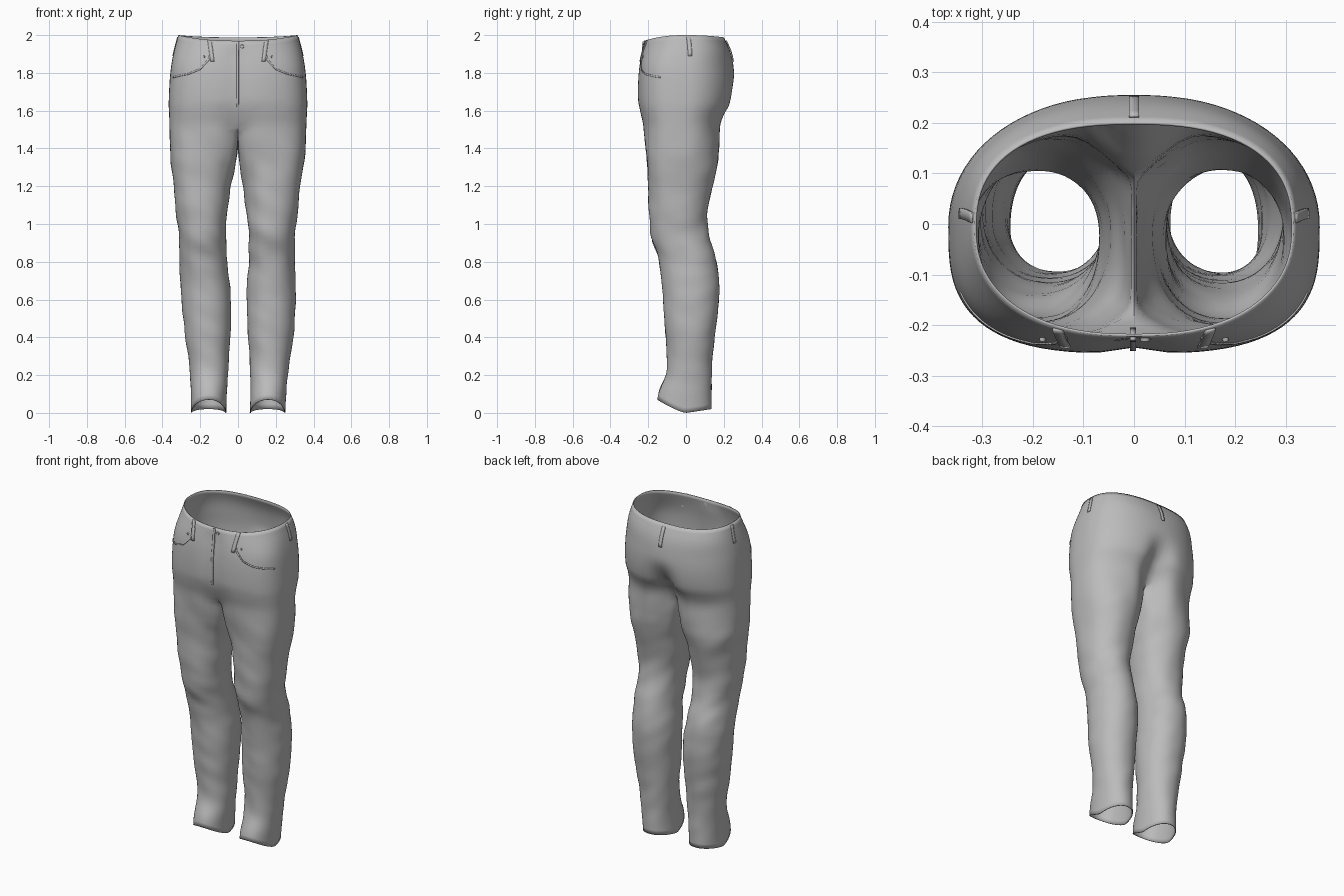
import bpy, bmesh, math
from mathutils import Vector, noise

if "Cube" in bpy.data.objects:
    bpy.data.objects.remove(bpy.data.objects["Cube"])

# height, inner x, outer x, front y, back y
PROFILE = [
    (0.00, 0.062, 0.250, -0.158, 0.135), (0.10, 0.063, 0.252, -0.146, 0.135),
    (0.20, 0.060, 0.258, -0.108, 0.136), (0.30, 0.055, 0.270, -0.100, 0.141),
    (0.45, 0.045, 0.292, -0.112, 0.158), (0.65, 0.042, 0.304, -0.124, 0.176),
    (0.80, 0.058, 0.304, -0.142, 0.160), (0.92, 0.062, 0.306, -0.180, 0.125),
    (1.05, 0.050, 0.322, -0.194, 0.112), (1.20, 0.034, 0.334, -0.200, 0.140),
    (1.35, 0.014, 0.352, -0.206, 0.172), (1.48, 0.000, 0.360, -0.214, 0.184),
    (1.55, 0.000, 0.364, -0.236, 0.204), (1.62, 0.000, 0.367, -0.252, 0.240),
    (1.72, 0.000, 0.364, -0.256, 0.256), (1.82, 0.000, 0.356, -0.250, 0.253),
    (1.91, 0.000, 0.340, -0.236, 0.236), (2.00, 0.000, 0.316, -0.215, 0.195)]
N, OUTER = 64, 44          # points round a leg; those on the outer arc
LEG_ROWS, HIP_ROWS = 56, 20
SPLIT = 1.53               # height where the legs join the hips


def clamp(v):
    return max(0.0, min(1.0, v))


def smooth(v):
    v = clamp(v)
    return v * v * (3 - 2 * v)


def power(z, back):
    """Squareness of the hip section: boxy at the front, rounder behind."""
    w = smooth((z - 1.82) / 0.18)
    return 2.15 + 0.35 * w if back else 3.05 - 0.75 * w


def profile(z):
    """Smooth interpolation of the profile table."""
    k = 0
    while k < len(PROFILE) - 2 and z > PROFILE[k + 1][0]:
        k += 1
    p = [PROFILE[max(0, min(len(PROFILE) - 1, k + d))] for d in (-1, 0, 1, 2)]
    h = p[2][0] - p[1][0]
    t = clamp((z - p[1][0]) / h)
    out = []
    for c in range(1, 5):
        m0 = (p[2][c] - p[0][c]) / (p[2][0] - p[0][0]) * h
        m1 = (p[3][c] - p[1][c]) / (p[3][0] - p[1][0]) * h
        out.append((2*t**3 - 3*t*t + 1) * p[1][c] + (t**3 - 2*t*t + t) * m0
                   + (3*t*t - 2*t**3) * p[2][c] + (t**3 - t*t) * m1)
    return out


def spow(v, e):
    return math.copysign(abs(v) ** e, v)


def hip(t, z):
    """Point on the hip surface; t runs from front (-90) over the side to back (90)."""
    _, xo, yf, yb = profile(z)
    e = 2 / power(z, math.sin(t) > 0)
    x = xo * spow(math.cos(t), e)
    yc, ry = (yf + yb) / 2, (yb - yf) / 2
    y = yc + ry * spow(math.sin(t), e)
    if math.sin(t) > 0:      # cleft at the back
        y -= 0.10 * smooth((1.80 - z) / 0.27) * math.exp(-(x / 0.07) ** 2)
    else:                    # shallow dip along the fly, deeper below it
        dip = 0.012 * smooth((1.98 - z) / 0.1) + 0.033 * smooth((1.66 - z) / 0.13)
        y += dip * math.exp(-(x / 0.05) ** 2)
    return Vector((x, y, z))


def rim(t):
    s = math.sin(t)
    return 2.0 - (0.03 if s < 0 else 0.012) * s * s


def leg(theta, z):
    xi, xo, yf, yb = profile(z)
    c, s = math.cos(theta), math.sin(theta)
    e = 2 / (2.15 + (0.7 * smooth((z - 1.0) / 0.4) if c > 0 and s < 0 else 0))
    return ((xi + xo) / 2 + (xo - xi) / 2 * spow(c, e),
            (yf + yb) / 2 + (yb - yf) / 2 * spow(s, e))


def leg_point(i, u):
    """Point i round the leg at fraction u from hem to crotch."""
    wide = math.radians(132)
    if i <= OUTER:
        theta = -wide + 2 * wide * i / OUTER
        top = hip(-math.pi / 2 + math.pi * i / OUTER, SPLIT)
    else:
        s = (i - OUTER) / (N - OUTER)
        theta = wide + (2 * math.pi - 2 * wide) * s
        yb, yf = hip(math.pi / 2, SPLIT).y, hip(-math.pi / 2, SPLIT).y
        top = Vector((0, yb + (yf - yb) * s, SPLIT - 0.08 * math.sin(math.pi * s) ** 0.7))
    hy = leg(theta, 0)[1]
    hem = 0.07 * (hy / -0.158) ** 1.3 if hy < 0 else 0.02 * hy / 0.135
    z = hem + u * (top.z - hem)
    x, y = leg(theta, z)
    w = smooth((u - 0.80) / 0.20)
    return Vector((x + (top.x - x) * w, y + (top.y - y) * w, z))


def finish(name, bm, mat, thick, offset):
    me = bpy.data.meshes.new(name)
    bm.to_mesh(me)
    bm.free()
    me.materials.append(mat)
    ob = bpy.data.objects.new(name, me)
    bpy.context.collection.objects.link(ob)
    if thick:
        m = ob.modifiers.new("thickness", 'SOLIDIFY')
        m.thickness, m.offset = thick, offset
    bpy.ops.object.select_all(action='DESELECT')
    ob.select_set(True)
    bpy.context.view_layer.objects.active = ob
    bpy.ops.object.shade_smooth_by_angle(angle=math.radians(50))
    return ob


def angle_at(x, z, back=False):
    a = math.acos(max(-1, min(1, spow(x / profile(z)[1], power(z, back) / 2))))
    return a if back else -a


def patch(name, func, na, nb, thick, lift=0.0):
    """Thin plate lying on the hips; func(a, b) gives (angle, height)."""
    bm = bmesh.new()
    grid = []
    for j in range(nb + 1):
        row = []
        for i in range(na + 1):
            t, z = func(i / na, j / nb)
            n = (hip(t + 0.02, z) - hip(t - 0.02, z)).cross(hip(t, z + 0.01) - hip(t, z - 0.01))
            row.append(bm.verts.new(hip(t, z) + n.normalized() * lift))
        grid.append(row)
    for j in range(nb):
        for i in range(na):
            bm.faces.new((grid[j][i], grid[j][i+1], grid[j+1][i+1], grid[j+1][i]))
    bmesh.ops.recalc_face_normals(bm, faces=bm.faces)
    bm.normal_update()
    f = bm.faces[:][0]
    if f.normal.xy.dot(f.calc_center_median().xy) < 0:
        bmesh.ops.reverse_faces(bm, faces=bm.faces[:])
    return finish(name, bm, denim, thick, 1)


denim = bpy.data.materials.new("grey denim")
denim.diffuse_color = (0.5, 0.5, 0.5, 1)
denim.use_nodes = True
denim.node_tree.nodes["Principled BSDF"].inputs["Base Color"].default_value = denim.diffuse_color

# Trousers: two legs and two hip halves joined along the centre seam
bm = bmesh.new()
for side in (1, -1):
    def vert(p):
        return bm.verts.new((p.x * side, p.y, p.z))

    def bridge(lo, hi, closed):
        for i in range(len(lo) if closed else len(lo) - 1):
            k = (i + 1) % len(lo)
            q = (lo[i], lo[k], hi[k], hi[i])
            bm.faces.new(q if side > 0 else q[::-1])

    rows = [[vert(leg_point(i, r / LEG_ROWS)) for i in range(N)] for r in range(LEG_ROWS + 1)]
    for a, b in zip(rows, rows[1:]):
        bridge(a, b, True)
    last = rows[-1][:OUTER + 1]
    for r in range(1, HIP_ROWS + 1):
        new = []
        for i in range(OUTER + 1):
            t = -math.pi / 2 + math.pi * i / OUTER
            p = hip(t, SPLIT + (rim(t) - SPLIT) * r / HIP_ROWS)
            if i in (0, OUTER):
                p.x = 0
            new.append(vert(p))
        bridge(last, new, False)
        last = new
bmesh.ops.remove_doubles(bm, verts=bm.verts[:], dist=0.0001)
for _ in range(5):         # soften the crotch
    bmesh.ops.smooth_vert(bm, verts=[v for v in bm.verts if 1.36 < v.co.z < 1.62],
                          factor=0.5, use_axis_x=True, use_axis_y=True, use_axis_z=True)
bm.normal_update()
for v, n in [(v, v.normal.copy()) for v in bm.verts]:   # cloth creases and a slight sway
    c = v.co
    fade = smooth((1.60 - c.z) / 0.25) * smooth((c.z - 0.02) / 0.15)
    knee = 1 + math.exp(-((c.z - 0.88) / 0.15) ** 2)
    sway = -0.007 * math.sin(math.pi * (c.z - 0.7) / 0.7) if c.z < 1.4 else 0
    v.co += n * (0.005 * knee * fade *
                 noise.noise(Vector((c.x * 7, c.y * 7, c.z * 11 + c.x * 6))))
    v.co.x += sway
finish("trousers", bm, denim, 0.005, -1)

# Belt loops: two at the front, two at the sides, one at the back
for name, x, back in (("front_loop_right", 0.15, False), ("front_loop_left", -0.15, False),
                      ("back_loop", 0.0, True)):
    def loop(a, b, x=x, back=back):
        z = 1.86 + 0.11 * b
        return angle_at(x * (0.9 + 0.1 * b) + (a - 0.5) * 0.020, z, back), z
    patch(name, loop, 2, 6, 0.005, 0.001)
for name, mid in (("side_loop_right", 0.06), ("side_loop_left", math.pi - 0.06)):
    patch(name, lambda a, b, m=mid: (m + (a - 0.5) * 0.07, 1.89 + 0.10 * b), 2, 6, 0.003)

# Narrow fly ridge down the front seam
patch("fly", lambda a, b: (angle_at(-0.008 + 0.012 * a, 1.57 + 0.395 * b),
                           1.57 + 0.395 * b), 2, 20, 0.007)

# Curved front pocket edges
EDGE = [(0.135, 1.93), (0.155, 1.87), (0.20, 1.82), (0.26, 1.795), (0.31, 1.785), (0.342, 1.777)]
for side, label in ((1, "right"), (-1, "left")):
    def edge(a, b, s=side):
        k = min(int(a * 5), 4)
        f = a * 5 - k
        x = EDGE[k][0] + (EDGE[k+1][0] - EDGE[k][0]) * f
        z = EDGE[k][1] + (EDGE[k+1][1] - EDGE[k][1]) * f
        lean = 1 - smooth(a * 2)
        z += (b - 0.5) * 0.008
        return angle_at(s * (x + (b - 0.5) * 0.008 * lean), z), z
    patch("front_pocket_edge_" + label, edge, 30, 1, 0.003)

# Waist button and pocket rivets
for name, x, z, r in (("button", 0.022, 1.94, 0.011), ("rivet_right", 0.18, 1.885, 0.007),
                      ("rivet_left", -0.18, 1.885, 0.007)):
    p = hip(angle_at(x, z), z)
    bm = bmesh.new()
    bmesh.ops.create_cone(bm, cap_ends=True, segments=16, radius1=r, radius2=r * 0.8, depth=0.012)
    ob = finish(name, bm, denim, 0, 0)
    ob.location = p
    ob.rotation_euler = (math.pi / 2, 0, x * 1.5)
